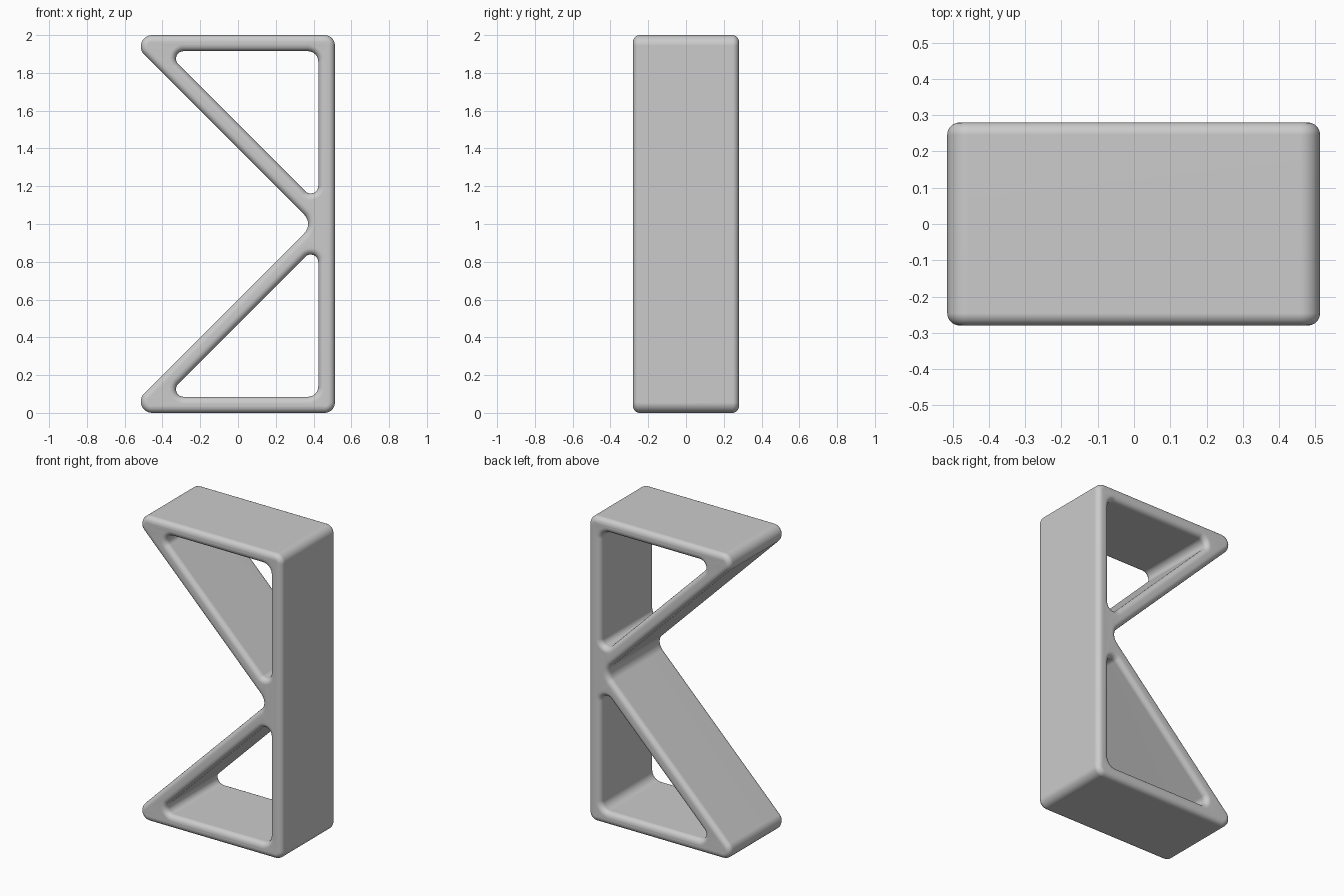
import bpy
import bmesh
import math
from mathutils import Vector, Matrix

cube = bpy.data.objects.get("Cube")
if cube:
    bpy.data.objects.remove(cube, do_unlink=True)

HALF_DEPTH = 0.28
EDGE = 0.034


def rounded(corners, steps=8):
    """Round each (x, z, radius) corner of a closed polygon."""
    points = []
    count = len(corners)
    for i, (x, z, radius) in enumerate(corners):
        corner = Vector((x, z))
        before = (Vector(corners[i - 1][:2]) - corner).normalized()
        after = (Vector(corners[(i + 1) % count][:2]) - corner).normalized()
        half = before.angle(after) / 2
        centre = corner + (before + after).normalized() * radius / math.sin(half)
        start = corner + before * radius / math.tan(half) - centre
        end = corner + after * radius / math.tan(half) - centre
        sweep = start.angle_signed(end)
        for k in range(steps + 1):
            # angle_signed is clockwise-positive, so turn the other way
            points.append(centre + Matrix.Rotation(-sweep * k / steps, 2) @ start)
    return points


def mirrored(corners):
    """Reflect a loop about the mid height."""
    return [(x, 2 - z, r) for x, z, r in reversed(corners)]


# Outer silhouette with the notch on its right, and the two triangular openings
upper = [(0.4, 1.0, 0.07), (-0.6, 2.0, 0.06), (0.513, 2.0, 0.055)]
outline = upper + mirrored(upper[1:])
opening = [(0.425, 1.915, 0.055), (-0.385, 1.915, 0.04), (0.425, 1.105, 0.04)]

curve = bpy.data.curves.new("frame_profile", "CURVE")
curve.dimensions = "2D"
curve.fill_mode = "BOTH"
curve.extrude = HALF_DEPTH - EDGE
curve.bevel_depth = EDGE
curve.bevel_resolution = 4
curve.offset = -EDGE
for loop in (outline, opening, mirrored(opening)):
    points = rounded(loop)
    spline = curve.splines.new("POLY")
    spline.points.add(len(points) - 1)
    for target, p in zip(spline.points, points):
        target.co = (p.x, p.y, 0, 1)
    spline.use_cyclic_u = True

# Soft-edged shelf frame
frame = bpy.data.objects.new("shelf_frame", curve)
bpy.context.collection.objects.link(frame)
bpy.ops.object.select_all(action="DESELECT")
frame.select_set(True)
bpy.context.view_layer.objects.active = frame
bpy.ops.object.convert(target="MESH")
frame = bpy.context.object

# Stand it upright and weld the caps to the sides
bm = bmesh.new()
bm.from_mesh(frame.data)
bmesh.ops.transform(bm, matrix=Matrix.Rotation(math.pi / 2, 4, "X"), verts=bm.verts)
bmesh.ops.remove_doubles(bm, verts=bm.verts, dist=0.0001)
bmesh.ops.recalc_face_normals(bm, faces=bm.faces)
bm.to_mesh(frame.data)
bm.free()

# Single grey finish
grey = bpy.data.materials.new("light_grey")
grey.use_nodes = True
colour = (0.6, 0.6, 0.6, 1)
grey.diffuse_color = colour
grey.node_tree.nodes["Principled BSDF"].inputs["Base Color"].default_value = colour
frame.data.materials.clear()
frame.data.materials.append(grey)

bpy.ops.object.shade_smooth_by_angle(angle=math.radians(40))
weighted = frame.modifiers.new("flat_panels", "WEIGHTED_NORMAL")
weighted.keep_sharp = True
